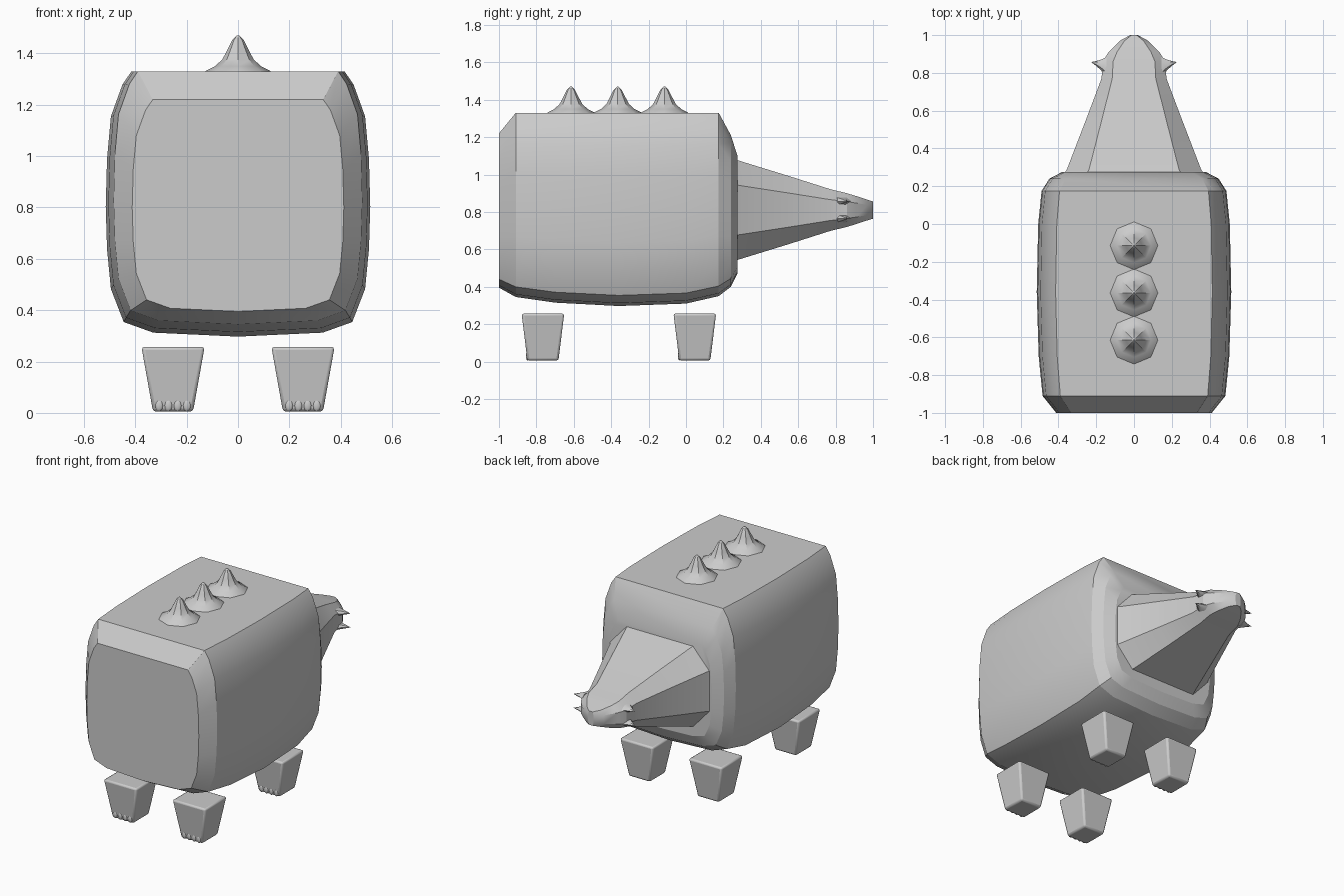
import bpy, bmesh, math
from mathutils import Vector

if "Cube" in bpy.data.objects:
    bpy.data.objects.remove(bpy.data.objects["Cube"])

grey = bpy.data.materials.new("plain_grey")
grey.diffuse_color = (0.6, 0.6, 0.6, 1)
grey.use_nodes = True
grey.node_tree.nodes["Principled BSDF"].inputs["Base Color"].default_value = grey.diffuse_color


def finish(name, bm, angle=20):
    bmesh.ops.recalc_face_normals(bm, faces=bm.faces)
    mesh = bpy.data.meshes.new(name)
    bm.to_mesh(mesh)
    bm.free()
    mesh.materials.append(grey)
    obj = bpy.data.objects.new(name, mesh)
    bpy.context.collection.objects.link(obj)
    bpy.ops.object.select_all(action='DESELECT')
    obj.select_set(True)
    bpy.context.view_layer.objects.active = obj
    bpy.ops.object.shade_smooth_by_angle(angle=math.radians(angle))
    return obj


def loft(name, rings, angle=20):
    """Skin a list of equal-length closed rings and cap both ends."""
    bm = bmesh.new()
    loops = [[bm.verts.new(p) for p in ring] for ring in rings]
    n = len(loops[0])
    for a, b in zip(loops, loops[1:]):
        for i in range(n):
            j = (i + 1) % n
            bm.faces.new((a[i], a[j], b[j], b[i]))
    bm.faces.new(loops[0])
    bm.faces.new(loops[-1])
    return finish(name, bm, angle)


def mirrored(half):
    """Complete a right-hand half profile running from bottom to top."""
    return half + [(-x, z) for x, z in reversed(half) if x > 0]


# Body: bulging block with a flat top, height given as a 0..1 fraction
body_half = mirrored([(0, 0), (0.33, 0.015), (0.445, 0.055), (0.495, 0.18),
                      (0.51, 0.33), (0.515, 0.49), (0.51, 0.67), (0.495, 0.83),
                      (0.45, 0.95), (0.415, 1)])
body_rings = [(-1, 0.80, 0.395, 1.22), (-0.91, 0.94, 0.345, 1.33),
              (-0.70, 0.98, 0.315, 1.33), (-0.36, 1.0, 0.297, 1.33),
              (0.0, 0.985, 0.31, 1.33), (0.175, 0.95, 0.35, 1.33),
              (0.24, 0.87, 0.40, 1.21), (0.275, 0.74, 0.47, 1.10)]
loft("body", [[(x * s, y, lo + t * (hi - lo)) for x, t in body_half]
              for y, s, lo, hi in body_rings])

# Head: tapering eight-sided snout with a blunt rounded end
head_half = mirrored([(0.67, -1), (1, -0.5), (1, 0.5), (0.67, 1)])
head_rings = [(0.25, 0.38, 0.275), (0.29, 0.355, 0.262), (0.55, 0.255, 0.182),
              (0.77, 0.172, 0.112), (0.86, 0.165, 0.09), (0.91, 0.135, 0.075),
              (0.97, 0.075, 0.055), (1.0, 0.02, 0.046)]
loft("head", [[(x * w, y, 0.81 + z * h) for x, z in head_half]
              for y, w, h in head_rings], 25)

# Snout spikes: two small curved points on each side
for side, label in ((-1, "left"), (1, "right")):
    for z, level in ((0.765, "lower"), (0.857, "upper")):
        steps = [(0.145, 0.83, 0.055, 0.024), (0.175, 0.842, 0.028, 0.016),
                 (0.20, 0.85, 0.013, 0.009), (0.225, 0.857, 0.001, 0.001)]
        loft(f"snout_spike_{level}_{label}",
             [[(side * x, y + ry * math.cos(k * math.pi / 3),
                z + rz * math.sin(k * math.pi / 3)) for k in range(6)]
              for x, y, ry, rz in steps], 40)

# Back spikes: flared eight-sided points
for i, y in enumerate((-0.615, -0.365, -0.115)):
    steps = [(0.13, 1.325), (0.125, 1.332), (0.09, 1.35), (0.062, 1.375),
             (0.043, 1.41), (0.022, 1.452), (0.004, 1.47)]
    loft(f"back_spike_{i + 1}",
         [[(r * math.cos(k * math.pi / 4), y + r * math.sin(k * math.pi / 4), z)
           for k in range(8)] for r, z in steps], 30)

# Legs: floating tapered blocks with softened edges and four low toes
for fy, pos in ((-0.765, "front"), (0.047, "back")):
    for side, label in ((-1, "left"), (1, "right")):
        cx = side * 0.253
        leg = loft(f"{pos}_leg_{label}",
                   [[(cx + sx * hx, fy + sy * hy, z)
                     for sx, sy in ((-1, -1), (1, -1), (1, 1), (-1, 1))]
                    for z, hx, hy in ((0.005, 0.078, 0.083), (0.257, 0.123, 0.114))], 30)
        bevel = leg.modifiers.new("soft_edges", 'BEVEL')
        bevel.width = 0.012
        bevel.segments = 2
        bm = bmesh.new()
        for k in range(4):
            made = bmesh.ops.create_icosphere(bm, subdivisions=2, radius=1)
            centre = Vector((cx + (k - 1.5) * 0.036, fy - 0.083, 0.03))
            for v in made["verts"]:
                v.co = centre + Vector((v.co.x * 0.016, v.co.y * 0.008, v.co.z * 0.025))
        finish(f"{pos}_toes_{label}", bm, 40)
